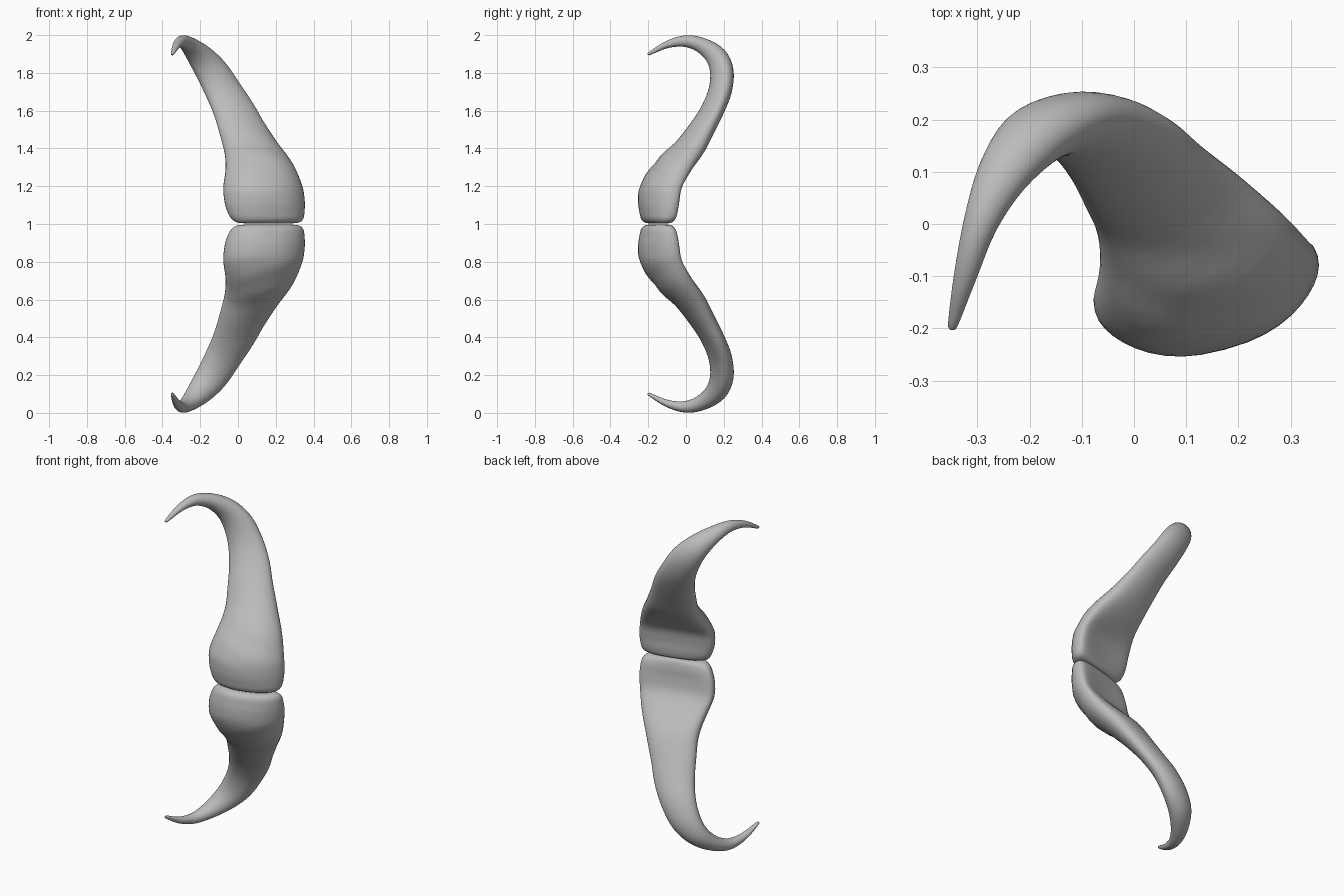
import bpy, bmesh, math
from mathutils import Vector

if "Cube" in bpy.data.objects:
    bpy.data.objects.remove(bpy.data.objects["Cube"])

# Rings from base to tip: x, y, z, half width, half thickness, bow of the section
RINGS = [
    (.164, -.148, 1.003, .110, .030, .00),
    (.162, -.146, 1.007, .165, .053, .015),
    (.160, -.144, 1.025, .193, .067, .03),
    (.154, -.142, 1.06, .208, .074, .04),
    (.147, -.140, 1.12, .218, .079, .05),
    (.138, -.126, 1.20, .214, .083, .05),
    (.119, -.064, 1.30, .186, .084, .03),
    (.073, .020, 1.40, .150, .073, .015),
    (.025, .082, 1.50, .130, .062, .005),
    (-.020, .138, 1.60, .116, .056, .0),
    (-.075, .179, 1.70, .101, .057, .0),
    (-.134, .190, 1.80, .088, .059, .0),
    (-.196, .162, 1.882, .070, .056, .0),
    (-.253, .090, 1.942, .050, .042, .0),
    (-.294, .000, 1.968, .033, .031, .0),
    (-.323, -.100, 1.950, .022, .019, .0),
    (-.346, -.190, 1.904, .010, .009, .0),
    (-.348, -.198, 1.898, .004, .004, .0),
]
SIDES, STEPS = 40, 4


def spline(p0, p1, p2, p3, t):
    return [.5 * (2*b + (c-a)*t + (2*a-5*b+4*c-d)*t*t + (3*b-a-3*c+d)*t**3)
            for a, b, c, d in zip(p0, p1, p2, p3)]


def smooth_rings():
    last, out = len(RINGS) - 1, []
    for i in range(last):
        pts = [RINGS[min(max(i + k, 0), last)] for k in (-1, 0, 1, 2)]
        out += [spline(*pts, s / STEPS) for s in range(STEPS)]
    return out + [list(RINGS[last])]


def horn(name, flip, mat):
    rings = smooth_rings()
    bm = bmesh.new()
    loops = []
    for i, (x, y, z, w, h, bow) in enumerate(rings):
        a, b = rings[max(i - 2, 0)], rings[min(i + 2, len(rings) - 1)]
        tan = (Vector(b[:3]) - Vector(a[:3])).normalized()
        # rings lie level at the root and turn gradually to follow the curve
        f = min(max((z - 1.1) / .5, 0), 1) if x > -.1 else 1
        f = f * f * (3 - 2 * f)
        tan = Vector((tan.x * f, tan.y * f, tan.z)).normalized()
        side = Vector((1, .27, 0)).normalized()
        side = (side - tan * side.dot(tan)).normalized()
        back = tan.cross(side)
        # soft creases on the front of the root
        crease = .004 * max(0, 1 - abs(z - 1.3) / .17) if x > -.1 else 0
        loop = []
        for k in range(SIDES):
            t = 2 * math.pi * k / SIDES
            c, s = math.cos(t), math.sin(t)
            e = 1 - min(max(bow, 0) * 4, .15)
            u = w * math.copysign(abs(c) ** e, c)
            v = h * math.copysign(abs(s) ** e, s) + bow * (c * c - .5)
            v += crease * math.sin(z * 60 + c * 4) * max(0, -s)
            p = Vector((x, y, z)) + side * u + back * v
            if flip:
                p.z = 2 - p.z
            loop.append(bm.verts.new(p))
        loops.append(loop)
    for lo, hi in zip(loops, loops[1:]):
        for k in range(SIDES):
            n = (k + 1) % SIDES
            bm.faces.new((lo[k], lo[n], hi[n], hi[k]))
    bm.faces.new(loops[0])
    bm.faces.new(loops[-1])
    bmesh.ops.recalc_face_normals(bm, faces=bm.faces)
    for f in bm.faces:
        f.smooth = True
    me = bpy.data.meshes.new(name)
    bm.to_mesh(me)
    bm.free()
    me.materials.append(mat)
    bpy.context.collection.objects.link(bpy.data.objects.new(name, me))


grey = bpy.data.materials.new("plain grey")
grey.diffuse_color = (.5, .5, .5, 1)
grey.use_nodes = True
grey.node_tree.nodes["Principled BSDF"].inputs["Base Color"].default_value = grey.diffuse_color

# Two mirrored horns, root to root
horn("upper_horn", False, grey)
horn("lower_horn", True, grey)
